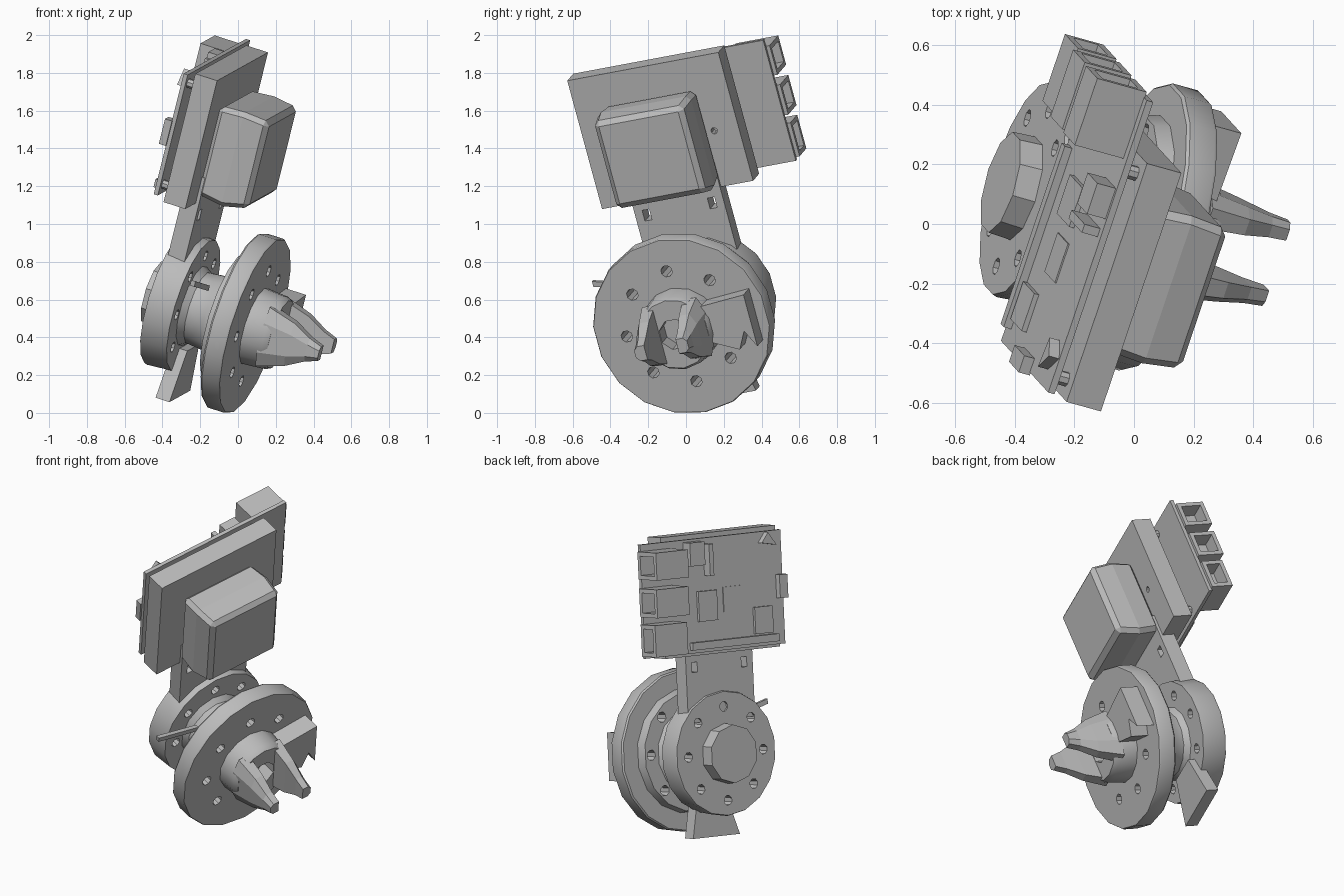
import bpy, bmesh, math
from mathutils import Matrix, Vector

if "Cube" in bpy.data.objects:
    bpy.data.objects.remove(bpy.data.objects["Cube"], do_unlink=True)

grey = bpy.data.materials.new("mid grey")
grey.use_nodes = True
grey.diffuse_color = (0.5, 0.5, 0.5, 1)
grey.node_tree.nodes["Principled BSDF"].inputs["Base Color"].default_value = (0.5, 0.5, 0.5, 1)

# Tilted frame: x along the board, y up the arm, z along the wheel axle
along = Vector((0.315, 0.933, 0.175)).normalized()
axle = along.cross(Vector((0.235, -0.249, 0.94))).normalized()
up = axle.cross(along)
FRAME = Matrix.Translation((0.04, -0.01, 0.475)) @ Matrix((along, up, axle)).transposed().to_4x4()


def finish(name, bm, smooth=False, bevel=0.0):
    bmesh.ops.recalc_face_normals(bm, faces=bm.faces)
    mesh = bpy.data.meshes.new(name)
    bm.to_mesh(mesh)
    bm.free()
    mesh.materials.append(grey)
    ob = bpy.data.objects.new(name, mesh)
    bpy.context.collection.objects.link(ob)
    ob.matrix_world = FRAME
    if bevel:
        mod = ob.modifiers.new("soft edges", 'BEVEL')
        mod.width, mod.segments = bevel, 1
    if smooth:
        bpy.ops.object.select_all(action='DESELECT')
        ob.select_set(True)
        bpy.context.view_layer.objects.active = ob
        bpy.ops.object.shade_smooth_by_angle(angle=math.radians(35))
    return ob


def loft(bm, rings):
    """Skin closed rings of points and cap both ends."""
    rows = [[bm.verts.new(p) for p in ring] for ring in rings]
    n = len(rows[0])
    for lo, hi in zip(rows, rows[1:]):
        for i in range(n):
            j = (i + 1) % n
            bm.faces.new((lo[i], lo[j], hi[j], hi[i]))
    bm.faces.new(rows[0][::-1])
    bm.faces.new(rows[-1])


def slab(bm, points, z0, z1):
    loft(bm, [[(x, y, z) for x, y in points] for z in (z0, z1)])


def rect(x0, x1, y0, y1):
    return [(x0, y0), (x1, y0), (x1, y1), (x0, y1)]


def circle(r, sides, cx=0.0, cy=0.0):
    steps = [2 * math.pi * (i + 0.5) / sides for i in range(sides)]
    return [(cx + r * math.cos(t), cy + r * math.sin(t)) for t in steps]


def prism(name, points, z0, z1, **kw):
    bm = bmesh.new()
    slab(bm, points, z0, z1)
    return finish(name, bm, **kw)


def box(name, x0, x1, y0, y1, z0, z1, **kw):
    return prism(name, rect(x0, x1, y0, y1), z0, z1, **kw)


def turned(name, profile, sides, cx=0.0):
    """Stack of circles given as (radius, height)."""
    bm = bmesh.new()
    loft(bm, [[(x, y, z) for x, y in circle(r, sides, cx)] for r, z in profile])
    return finish(name, bm, smooth=True)


def cut(ob, outlines, z0, z1):
    bm = bmesh.new()
    for pts in outlines:
        slab(bm, pts, z0, z1)
    cutter = finish(ob.name + "_cutter", bm)
    cutter.hide_render = True
    cutter.hide_viewport = True
    cutter.display_type = 'WIRE'
    mod = ob.modifiers.new("holes", 'BOOLEAN')
    mod.operation, mod.object, mod.solver = 'DIFFERENCE', cutter, 'EXACT'


def bolt_circle(radius, hole, cx=0.0):
    spots = [math.pi / 4 * i for i in range(8)]
    return [circle(hole, 8, cx + radius * math.cos(t), radius * math.sin(t)) for t in spots]


# Large front wheel disc with bolt holes
disc = turned("front_disc", [(0.48, -0.055), (0.488, -0.045), (0.488, 0.045), (0.483, 0.055)], 18)
cut(disc, bolt_circle(0.31, 0.032), -0.2, 0.2)

# Stepped drum between the disc and the flange
step = turned("step_disc", [(0.36, -0.11), (0.375, -0.05)], 16)
cut(step, bolt_circle(0.31, 0.032), -0.3, 0.1)
turned("drum", [(0.24, -0.33), (0.2, -0.27), (0.21, -0.17), (0.27, -0.1)], 14)

# Rear flange, its boss and lower tab
CX = 0.015
flange = turned("rear_flange", [(0.37, -0.455), (0.375, -0.44), (0.365, -0.305)], 18, CX)
cut(flange, bolt_circle(0.28, 0.03, CX), -0.6, -0.1)
turned("rear_boss", [(0.175, -0.535), (0.18, -0.45)], 10, CX)
prism("lower_tab", [(-0.15, -0.5), (0.2, -0.5), (0.15, -0.23), (-0.05, -0.23)], -0.34, -0.26)

# Arm from the flange up to the plate
arm = box("arm", -0.225, 0.275, 0.2, 0.75, -0.442, -0.345)
cut(arm, [rect(x - 0.02, x + 0.02, 0.5, 0.56) for x in (-0.16, 0.21)], -0.6, -0.2)

# Side lever on the drum
prism("side_lever", [(-0.2, 0.16), (-0.5, 0.24), (-0.5, 0.27), (-0.2, 0.19)], -0.21, -0.185)

# Front collar with a hollow centre
collar = turned("front_collar", [(0.215, 0.04), (0.205, 0.17), (0.19, 0.2)], 14)
cut(collar, [circle(0.085, 8)], 0.1, 0.4)

# Pair of tapering yoke prongs
for side, label in ((1, "left"), (-1, "right")):
    bm = bmesh.new()
    rings = []
    for z, inner, outer, half in ((0.15, 0.08, 0.19, 0.165), (0.3, 0.085, 0.17, 0.12),
                                  (0.4, 0.09, 0.155, 0.065), (0.47, 0.09, 0.15, 0.04)):
        mid = (inner + 2 * outer) / 3
        ring = [(inner, -half), (mid, -half), (outer, -half / 2),
                (outer, half / 2), (mid, half), (inner, half)]
        rings.append([(side * x, y, z) for x, y in ring])
    loft(bm, rings)
    finish("yoke_prong_" + label, bm)

# Notched bracket on the disc
prism("disc_bracket", [(0.16, 0.115), (0.42, 0.135), (0.42, -0.155), (0.37, -0.06),
                       (0.32, -0.155), (0.14, -0.07)], 0.04, 0.17)

# Thick mounting plate
plate = box("mounting_plate", -0.4, 0.457, 0.603, 1.327, -0.488, -0.363)
cut(plate, [circle(0.018, 8, 0.32, 0.91)], -0.42, -0.3)

# Housing on the front of the plate, tapered to its front face
bm = bmesh.new()
loft(bm, [[(x, y, z) for x, y in rect(-0.24 + t, 0.29 - t, 0.63 + t * 2, 1.16 - t)]
          for z, t in ((-0.365, 0.01), (-0.22, 0.0), (-0.08, 0.015))])
finish("front_housing", bm, bevel=0.025)

# Circuit board with spacers
box("circuit_board", -0.39, 0.66, 0.625, 1.305, -0.553, -0.53)
for i, (x, y) in enumerate([(-0.34, 0.68), (-0.34, 1.25), (0.4, 0.68), (0.4, 1.25)]):
    prism("spacer_%d" % (i + 1), circle(0.025, 8, x, y), -0.535, -0.48)

# Sockets at the end of the board, hollow towards the end
for name, y0, y1, depth in (("lower_socket", 0.64, 0.83, -0.69),
                            ("middle_socket", 0.875, 1.045, -0.72),
                            ("upper_socket", 1.1, 1.265, -0.73)):
    socket = box(name, 0.44, 0.68, y0, y1, depth, -0.55)
    cut(socket, [rect(0.58, 0.8, y0 + 0.025, y1 - 0.025)], depth + 0.025, -0.575)

# Components on the back of the board
for name, x0, x1, y0, y1, depth in (("pin_header", -0.33, 0.32, 0.645, 0.69, -0.58),
                                    ("main_chip", 0.115, 0.255, 0.81, 0.99, -0.57),
                                    ("second_chip", -0.08, 0.06, 0.85, 1.0, -0.558),
                                    ("small_chip", -0.295, -0.16, 0.7, 0.86, -0.57),
                                    ("edge_connector", -0.4, -0.34, 0.9, 1.04, -0.59),
                                    ("tall_connector", 0.23, 0.34, 1.15, 1.29, -0.62),
                                    ("thin_connector", 0.16, 0.19, 1.08, 1.27, -0.61)):
    box(name, x0, x1, y0, y1, depth, -0.55)

# Corner wedge on the board
prism("corner_wedge", [(-0.33, 1.22), (-0.22, 1.24), (-0.27, 1.3)], -0.59, -0.55)
